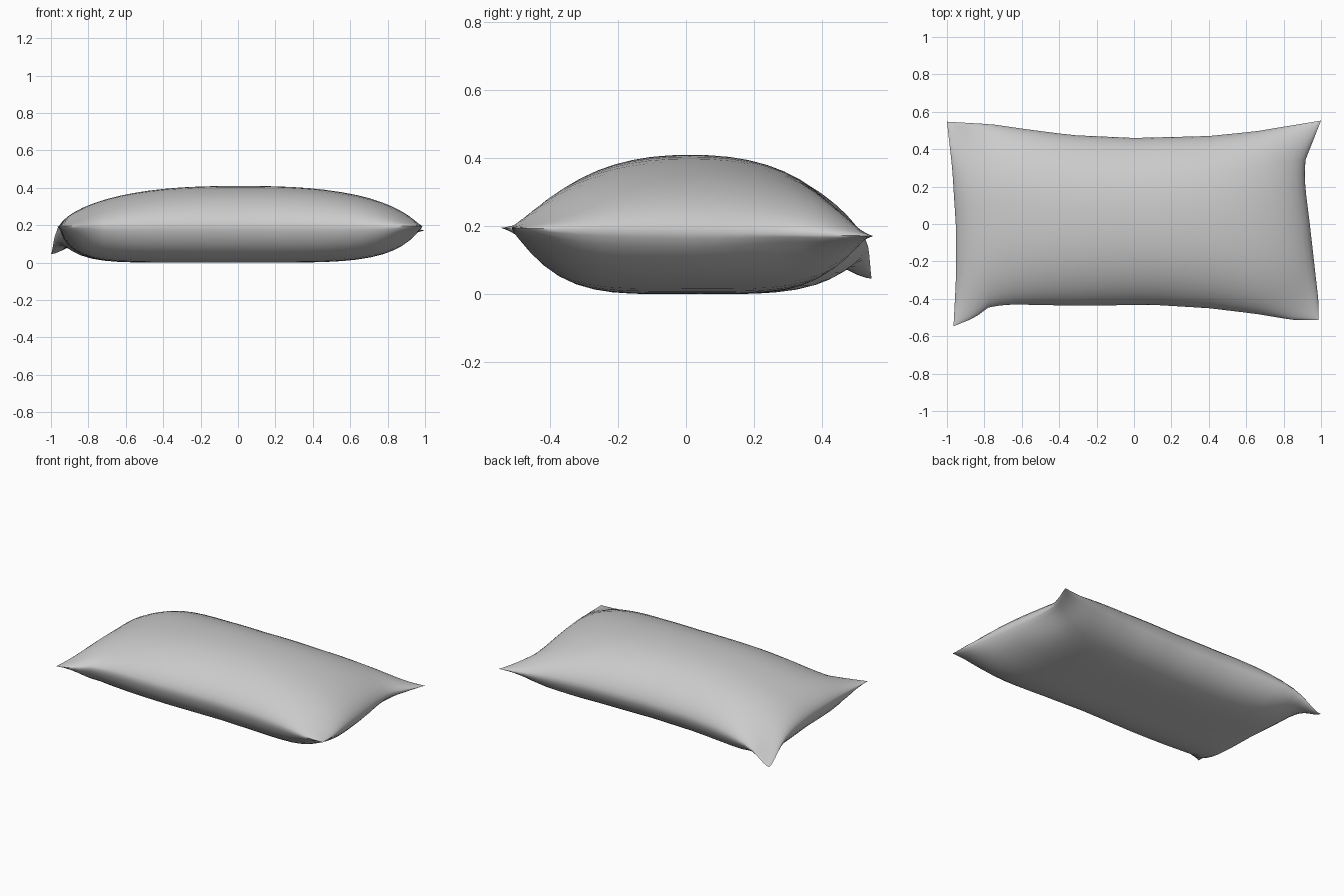
import bpy, bmesh, math

if "Cube" in bpy.data.objects:
    bpy.data.objects.remove(bpy.data.objects["Cube"])

NU, NV = 30, 24

# Seam outline seen from above: front/back as (x, y), left/right as (y, x)
FRONT = [(-0.965, -0.547), (-0.85, -0.50), (-0.77, -0.44), (-0.65, -0.43), (-0.3, -0.437),
         (0.1, -0.432), (0.4, -0.45), (0.65, -0.48), (0.85, -0.513), (0.987, -0.513)]
BACK = [(-1.0, 0.547), (-0.76, 0.533), (-0.55, 0.503), (-0.33, 0.475), (0.0, 0.46),
        (0.4, 0.47), (0.65, 0.495), (1.0, 0.553)]
LEFT = [(-0.547, -0.965), (-0.3, -0.952), (0.0, -0.953), (0.3, -0.972), (0.547, -1.0)]
RIGHT = [(-0.513, 0.987), (-0.4, 0.985), (0.0, 0.94), (0.2, 0.915), (0.33, 0.912), (0.553, 1.0)]
CORNERS = [FRONT[0], FRONT[-1], BACK[0], BACK[-1]]


def edge(points, t):
    """Point on a polyline; t runs 0..1 along its first coordinate."""
    a = points[0][0] + t * (points[-1][0] - points[0][0])
    for (a0, b0), (a1, b1) in zip(points, points[1:]):
        if a <= a1 + 1e-6:
            return a, b0 + (b1 - b0) * (a - a0) / (a1 - a0)
    return points[-1]


def plan(u, v):
    """Blend the four seam edges into a flat patch."""
    s, t = (u + 1) / 2, (v + 1) / 2
    f, b = edge(FRONT, s), edge(BACK, s)
    l, r = edge(LEFT, t)[::-1], edge(RIGHT, t)[::-1]
    c00, c10, c01, c11 = CORNERS
    return [(1 - t) * f[i] + t * b[i] + (1 - s) * l[i] + s * r[i]
            - (1 - s) * (1 - t) * c00[i] - s * (1 - t) * c10[i]
            - (1 - s) * t * c01[i] - s * t * c11[i] for i in (0, 1)]


def bulge(a, power, root):
    return max(0.0, 1 - abs(a) ** power) ** root


def pinch(x, y, amount, radius):
    """Thin the stuffing towards the four corners."""
    d = min(math.hypot(x - cx, y - cy) for cx, cy in CORNERS)
    return 1 - amount * math.exp(-(d / radius) ** 2)


def height(u, v, x, y, side):
    # Seam dips towards the back, with the back left corner folded down
    seam = 0.2 - 0.012 * (v + 1)
    seam -= 0.085 * math.exp(-((x + 1) / 0.11) ** 2 - ((y - 0.55) / 0.13) ** 2)
    seam -= 0.04 * math.exp(-((x + 1) / 0.3) ** 2 - ((y - 0.55) / 0.25) ** 2)
    if side > 0:
        thick = (0.215 + 0.012 * (v + 1)) * bulge(u, 2.7 if u > 0 else 2.4, 0.57)
        return seam + thick * bulge(v, 2.3, 0.6) * pinch(x, y, 0.5, 0.2)
    # Flatter underside, pinched at the right end
    depth = (seam - 0.005) * bulge(u, 5 if u > 0 else 8, 0.63)
    depth *= bulge(v, 4.5, 0.62) * pinch(x, y, 0.55, 0.17)
    depth *= 1 - 0.5 * math.exp(-((x - 0.93) / 0.08) ** 2 - ((y - 0.3) / 0.15) ** 2)
    return max(0.0, seam - depth)


bm = bmesh.new()
grids = {1: {}, -1: {}}
for i in range(NU + 1):
    for j in range(NV + 1):
        u = math.sin(math.pi / 2 * (2 * i / NU - 1))
        v = math.sin(math.pi / 2 * (2 * j / NV - 1))
        x, y = plan(u, v)
        rim = i in (0, NU) or j in (0, NV)
        for side in (1, -1):
            if side < 0 and rim:
                grids[-1][i, j] = grids[1][i, j]
            else:
                grids[side][i, j] = bm.verts.new((x, y, height(u, v, x, y, side)))
for side, g in grids.items():
    for i in range(NU):
        for j in range(NV):
            quad = [g[i, j], g[i + 1, j], g[i + 1, j + 1], g[i, j + 1]]
            bm.faces.new(quad if side > 0 else quad[::-1])

# Rest the pillow on the ground
low = min(p.co.z for p in bm.verts)
for p in bm.verts:
    p.co.z -= low

mesh = bpy.data.meshes.new("pillow")
bm.to_mesh(mesh)
bm.free()
pillow = bpy.data.objects.new("pillow", mesh)
bpy.context.collection.objects.link(pillow)
bpy.context.view_layer.objects.active = pillow
pillow.select_set(True)
bpy.ops.object.shade_smooth_by_angle(angle=math.radians(60))
